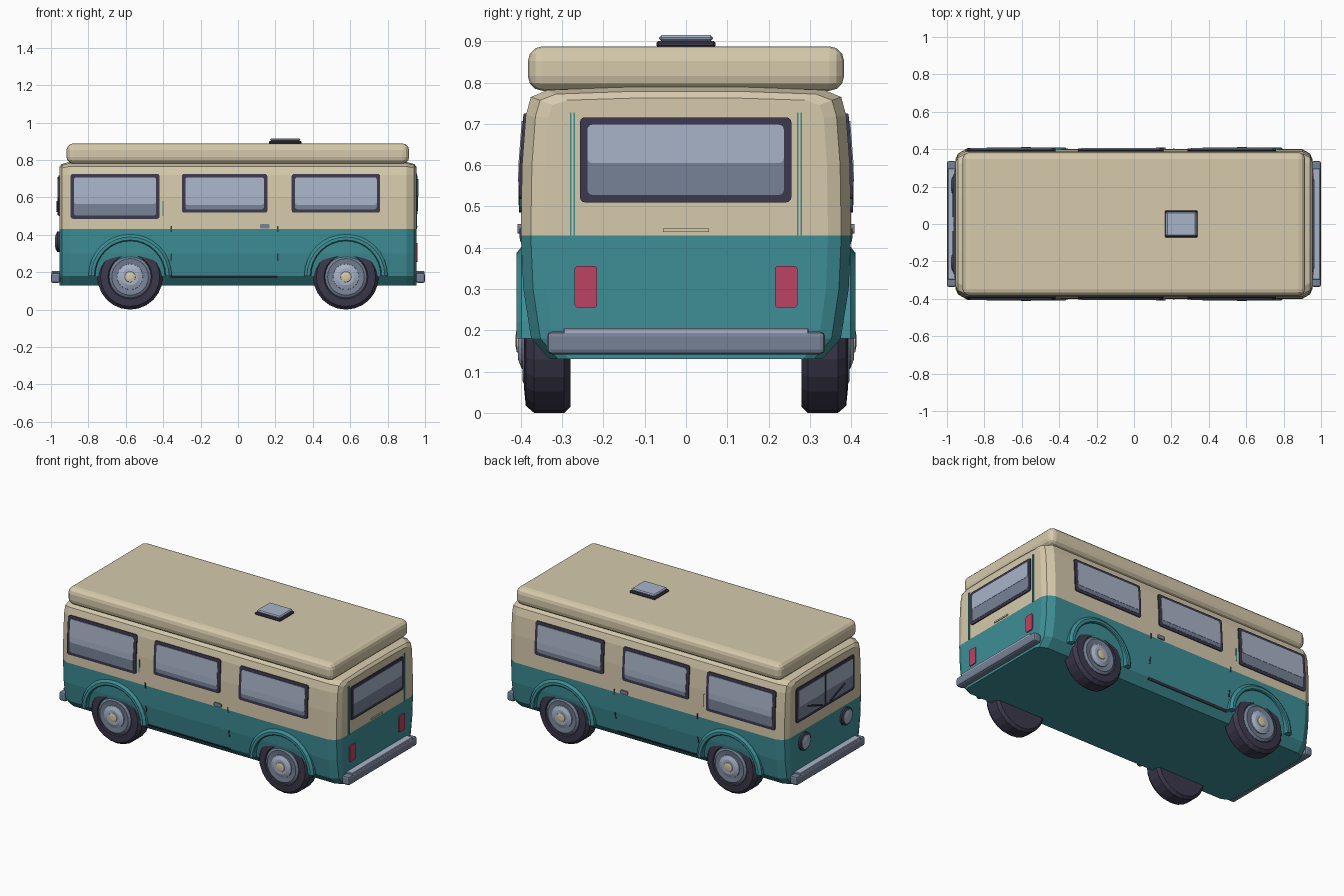
import bpy, bmesh, math
from mathutils import Vector

if "Cube" in bpy.data.objects:
    bpy.data.objects.remove(bpy.data.objects["Cube"])


def mat(name, hexcol):
    lin = []
    for i in (0, 2, 4):
        c = int(hexcol[i:i + 2], 16) / 255
        lin.append(c / 12.92 if c <= 0.04045 else ((c + 0.055) / 1.055) ** 2.4)
    m = bpy.data.materials.new(name)
    m.diffuse_color = (*lin, 1)
    m.use_nodes = True
    m.node_tree.nodes["Principled BSDF"].inputs["Base Color"].default_value = m.diffuse_color
    return m


CREAM = mat("cream", "D6CAAC")
TEAL = mat("teal", "3E8F97")
DARK = mat("charcoal", "3C394D")
GREY = mat("steel_grey", "768296")
LIGHT = mat("pale_blue_grey", "A8B4C9")
RED = mat("lamp_red", "BC4262")

# half width of the body by height, bottom to shoulder
PROFILE = [(0.33, 0.13), (0.375, 0.18), (0.394, 0.30), (0.40, 0.43), (0.397, 0.60),
           (0.388, 0.72), (0.376, 0.765)]
END_X = 0.955


def half_width(z):
    for (w0, z0), (w1, z1) in zip(PROFILE, PROFILE[1:]):
        if z <= z1:
            return w0 + (w1 - w0) * (z - z0) / (z1 - z0)
    return PROFILE[-1][0]


def finish(name, bm, *mats):
    bmesh.ops.recalc_face_normals(bm, faces=bm.faces)
    me = bpy.data.meshes.new(name)
    bm.to_mesh(me)
    bm.free()
    for m in mats:
        me.materials.append(m)
    ob = bpy.data.objects.new(name, me)
    bpy.context.collection.objects.link(ob)
    return ob


def box(name, lo, hi, m, bevel=0, segments=2):
    bm = bmesh.new()
    bmesh.ops.create_cube(bm, size=1)
    for v in bm.verts:
        v.co = [lo[i] + (hi[i] - lo[i]) * (v.co[i] + 0.5) for i in range(3)]
    if bevel:
        bmesh.ops.bevel(bm, geom=bm.edges[:], offset=bevel, segments=segments,
                        profile=0.5, affect='EDGES')
    return finish(name, bm, m)


def loft(name, rings, *mats, closed=True):
    """Skin a list of rings of points and cap both ends."""
    bm = bmesh.new()
    vs = [[bm.verts.new(p) for p in r] for r in rings]
    n = len(rings[0])
    for a, b in zip(vs, vs[1:]):
        for i in range(n):
            j = (i + 1) % n
            bm.faces.new((a[i], a[j], b[j], b[i]))
    if closed:
        bm.faces.new(vs[0])
        bm.faces.new(vs[-1])
    return bm


def plate(name, where, s, u0, u1, z0, z1, m, d=0.006, r=0.0, base=-0.003):
    """Thin rounded panel that follows the body side or end."""
    pts = []
    for cu, cz, a0 in ((u1 - r, z1 - r, 0), (u0 + r, z1 - r, 90),
                       (u0 + r, z0 + r, 180), (u1 - r, z0 + r, 270)):
        for k in range(4 if r else 1):
            a = math.radians(a0 + 30 * k)
            pts.append((cu + r * math.cos(a), 0, cz + r * math.sin(a)))
    bm = bmesh.new()
    bm.faces.new([bm.verts.new(p) for p in pts])
    if where == "side":
        for _, z in PROFILE:
            bmesh.ops.bisect_plane(bm, geom=bm.verts[:] + bm.edges[:] + bm.faces[:],
                                   plane_co=(0, 0, z), plane_no=(0, 0, 1))
    top = bm.verts[:]
    ext = bmesh.ops.extrude_face_region(bm, geom=bm.faces[:], use_keep_orig=True)
    low = [g for g in ext["geom"] if isinstance(g, bmesh.types.BMVert)]
    for group, off in ((top, d), (low, base)):
        for v in group:
            u, z = v.co.x, v.co.z
            if where == "side":
                v.co = (u, s * (half_width(z) + off), z)
            else:
                v.co = (s * (END_X + off), u, z)
    return finish(name, bm, m)


def window(name, where, s, u0, u1, z0, z1, split):
    b = 0.018
    plate(name + "_frame", where, s, u0, u1, z0, z1, DARK, 0.006, 0.012)
    plate(name + "_glass", where, s, u0 + b, u1 - b, z0 + b, z1 - b, GREY, 0.0075, 0.012)
    plate(name + "_reflection", where, s, u0 + b, u1 - b, split, z1 - b, LIGHT, 0.009, 0.012)


def lathe(name, cx, cz, s, prof, m, axis="y", n=24):
    """Turn (radius, distance) points about the y or x axis."""
    rings = []
    for r, d in prof:
        ring = []
        for k in range(n):
            a = 2 * math.pi * k / n
            c, h = r * math.cos(a), cz + r * math.sin(a)
            ring.append((cx + c, s * d, h) if axis == "y" else (s * d, cx + c, h))
        rings.append(ring)
    return finish(name, loft(name, rings), m)


# body shell: cross-sections along x, teal below the belt line, cream above
half = PROFILE + [(0.335, 0.782), (0.15, 0.789)]
section = half + [(-w, z) for w, z in reversed(half)]
rings = []
for x, w, k in ((-0.955, 0.86, 0.7), (-0.942, 0.94, 0.88), (-0.90, 1, 1),
                (0.90, 1, 1), (0.942, 0.94, 0.88), (0.955, 0.86, 0.7)):
    rings.append([(x, y * w, z if z < 0.70 else 0.70 + (z - 0.70) * k) for y, z in section])
bm = loft("body", rings)
bmesh.ops.bisect_plane(bm, geom=bm.verts[:] + bm.edges[:] + bm.faces[:],
                       plane_co=(0, 0, 0.43), plane_no=(0, 0, 1))
for f in bm.faces:
    f.material_index = 1 if f.calc_center_median().z < 0.43 else 0
finish("body", bm, CREAM, TEAL)

# raised roof and vent
box("raised_roof", (-0.917, -0.383, 0.78), (0.915, 0.383, 0.888), CREAM, 0.036, 3)
box("vent_base", (0.165, -0.072, 0.885), (0.34, 0.072, 0.901), DARK, 0.005, 1)
box("vent_lid", (0.172, -0.065, 0.90), (0.333, 0.065, 0.915), LIGHT, 0.006, 1)

for s, tag in ((-1, "right"), (1, "left")):
    # side windows
    window(tag + "_cab_window", "side", s, -0.895, -0.42, 0.485, 0.725, 0.565)
    window(tag + "_middle_window", "side", s, -0.30, 0.157, 0.518, 0.725, 0.56)
    window(tag + "_rear_window", "side", s, 0.287, 0.76, 0.518, 0.725, 0.56)
    # door seams, track and handle
    for x in (-0.358, 0.212):
        for z0, z1 in ((0.415, 0.447), (0.26, 0.30)):
            plate(tag + "_door_seam", "side", s, x - 0.004, x + 0.004, z0, z1, DARK, 0.003)
    plate(tag + "_cab_seam", "side", s, -0.404, -0.398, 0.50, 0.58, TEAL, 0.003)
    plate(tag + "_door_track", "side", s, -0.36, 0.21, 0.17, 0.182, DARK, 0.004)
    plate(tag + "_door_handle", "side", s, 0.118, 0.168, 0.434, 0.457, GREY, 0.008, 0.006)

    for cx, end in ((-0.577, "front"), (0.577, "rear")):
        name = f"{end}_{tag}"
        # wheel arch flare
        arc = []
        for k in range(17):
            a = math.pi * k / 16
            arc.append([(cx + r * math.cos(a), s * y, 0.18 + r * math.sin(a))
                        for r, y in ((0.185, 0.35), (0.187, 0.405), (0.192, 0.41),
                                     (0.208, 0.41), (0.223, 0.398), (0.223, 0.35))])
        finish(name + "_arch", loft("arch", arc), TEAL)
        # tyre, rim, hub and cap
        lathe(name + "_tyre", cx, 0.175, s, ((0.10, 0.28), (0.16, 0.28), (0.175, 0.295),
              (0.175, 0.368), (0.158, 0.388), (0.118, 0.392), (0.11, 0.38)), DARK)
        lathe(name + "_rim", cx, 0.175, s, ((0.112, 0.37), (0.112, 0.388), (0.098, 0.396),
              (0.07, 0.392)), GREY)
        lathe(name + "_hub", cx, 0.175, s, ((0.07, 0.38), (0.068, 0.398), (0.045, 0.407)),
              LIGHT)
        lathe(name + "_cap", cx, 0.175, s, ((0.032, 0.40), (0.028, 0.41), (0.012, 0.413)),
              CREAM, n=12)

# bumpers with a bright top strip
for s, end in ((-1, "front"), (1, "rear")):
    xs = sorted((s * 0.95, s * 1.0))
    box(end + "_bumper", (xs[0], -0.337, 0.142), (xs[1], 0.337, 0.197), GREY, 0.012)
    xs = sorted((s * 0.953, s * 0.996))
    box(end + "_bumper_strip", (xs[0], -0.297, 0.185), (xs[1], 0.297, 0.206), LIGHT, 0.003, 1)

# rear end: window, lamps, hatch seams and handle
window("back_window", "end", 1, -0.257, 0.255, 0.51, 0.716, 0.605)
for s, tag in ((-1, "right"), (1, "left")):
    y0, y1 = sorted((s * 0.215, s * 0.27))
    plate(tag + "_tail_lamp", "end", 1, y0, y1, 0.255, 0.356, RED, 0.006, 0.008)
    for y in (0.271, 0.279):
        plate(tag + "_hatch_seam", "end", 1, s * y - 0.002, s * y + 0.002,
              0.43, 0.728, TEAL, 0.003)
plate("hatch_handle", "end", 1, -0.056, 0.056, 0.438, 0.447, CREAM, 0.005)

# front end: windscreen, wipers and headlamps
window("windscreen", "end", -1, -0.285, 0.285, 0.50, 0.716, 0.595)
plate("windscreen_divider", "end", -1, -0.007, 0.007, 0.505, 0.71, DARK, 0.0095)
for s, tag in ((-1, "right"), (1, "left")):
    arm = box(tag + "_wiper", (-0.003, -0.075, -0.004), (0.003, 0.075, 0.004), DARK)
    arm.location = (-0.968, s * 0.11, 0.55)
    arm.rotation_euler.x = s * 0.35
    lathe(tag + "_headlamp_rim", s * 0.205, 0.362, -1, ((0.055, 0.945), (0.055, 0.966),
          (0.046, 0.971)), DARK, "x", 20)
    lathe(tag + "_headlamp", s * 0.205, 0.362, -1, ((0.044, 0.96), (0.042, 0.974),
          (0.022, 0.979)), LIGHT, "x", 20)
